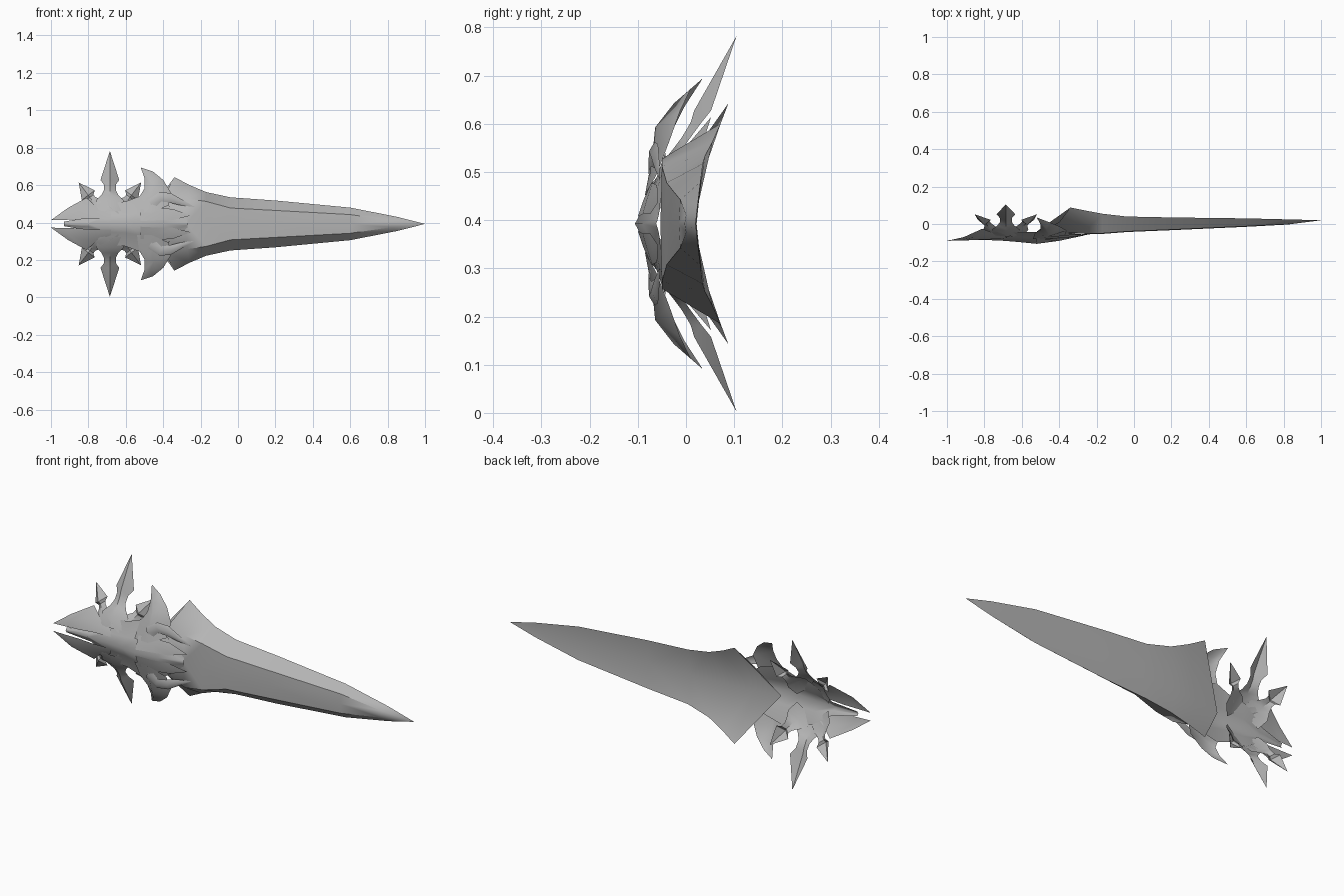
import bpy, bmesh, math

AXIS_Z = 0.3925   # height of the long axis; everything mirrors across it

cube = bpy.data.objects.get("Cube")
if cube:
    bpy.data.objects.remove(cube, do_unlink=True)

steel = bpy.data.materials.new("grey steel")
steel.use_nodes = True
colour = (0.46, 0.46, 0.46, 1)
steel.diffuse_color = colour
steel.node_tree.nodes["Principled BSDF"].inputs["Base Color"].default_value = colour


def sheet(name, rails, angle=40):
    """Skin neighbouring rails of (x, y, height off axis) and mirror the result."""
    bm = bmesh.new()
    grid = [[bm.verts.new(p) for p in rail] for rail in rails]
    for a, b in zip(grid, grid[1:]):
        for i in range(len(a) - 1):
            bm.faces.new((a[i], a[i + 1], b[i + 1], b[i]))
    bmesh.ops.remove_doubles(bm, verts=bm.verts, dist=0.0005)
    bmesh.ops.recalc_face_normals(bm, faces=bm.faces)
    # the first face always belongs to the front side
    bm.faces.ensure_lookup_table()
    if bm.faces[0].normal.y > 0:
        bmesh.ops.reverse_faces(bm, faces=bm.faces)
    mesh = bpy.data.meshes.new(name)
    bm.to_mesh(mesh)
    bm.free()
    mesh.materials.append(steel)
    obj = bpy.data.objects.new(name, mesh)
    obj.location.z = AXIS_Z
    bpy.context.collection.objects.link(obj)
    mirror = obj.modifiers.new("mirror", "MIRROR")
    mirror.use_axis = (False, False, True)
    mirror.merge_threshold = 0.0005
    bpy.ops.object.select_all(action="DESELECT")
    obj.select_set(True)
    bpy.context.view_layer.objects.active = obj
    bpy.ops.object.shade_smooth_by_angle(angle=math.radians(angle))


# Blade: front spine, flat face border, cutting edge, hollow back
tip = (1, 0.02, 0)
spine = [(-.51, -.045, 0), (-.28, -.052, 0), (-.17, -.053, 0), (-.04, -.043, 0),
         (.2, -.033, 0), (.6, -.015, 0), (.82, -.003, 0), tip]
face = [(-.4, .01, .14), (-.27, -.05, .135), (-.17, -.05, .12), (-.04, -.04, .085),
        (.2, -.03, .072), (.6, -.012, .05), (.82, 0, .018), tip]
edge = [(-.34, .088, .25), (-.26, .072, .208), (-.17, .055, .17), (-.04, .04, .142),
        (.2, .035, .125), (.6, .03, .087), (.85, .024, .038), tip]
back = [(-.52, -.04, 0), (-.38, -.018, 0), (-.25, 0, 0), (-.04, .016, 0),
        (.2, .02, 0), (.6, .022, 0), (.85, .022, 0), tip]
sheet("blade", [spine, face, edge, back], 35)

# Central body: narrow raised ridge falling away to both sides
stations = (-.93, -.8, -.69, -.6, -.52, -.4, -.27)
ridge_y = (-.088, -.085, -.09, -.098, -.106, -.09, -.062)
side_y = (-.08, -.06, -.045, -.045, -.042, -.045, -.056)
half = (.012, .035, .11, .12, .15, .12, .02)
ridge = [(x, y, 0) for x, y in zip(stations, ridge_y)]
side = [(x, y, h) for x, y, h in zip(stations, side_y, half)]
middle = [(x, .5 * a + .5 * b, h * .4)
          for x, a, b, h in zip(stations, ridge_y, side_y, half)]
sheet("hilt_body", [ridge, middle, side], 60)


# Star spikes: webbed root, neck, wide shoulder, sharp tip, folded along the middle
def spike(name, degrees, rows):
    c, s = math.cos(math.radians(degrees)), math.sin(math.radians(degrees))

    def rail(sign, fold):
        return [(-.685 + r * c - sign * w * s, y - fold * w * min(1, r / .2) ** 2,
                 r * s + sign * w * c) for r, w, y in rows]
    sheet(name, [rail(-1, 0), rail(0, .7), rail(1, 0)], 30)


long_rows = [(.07, .06, -.062), (.125, .075, -.03), (.155, .045, -.008), (.18, .032, .01),
             (.21, .032, .032), (.235, .05, .052), (.39, 0, .105)]
short_rows = [(.07, .06, -.062), (.12, .06, -.032), (.143, .036, -.012), (.162, .024, .004),
              (.178, .024, .014), (.192, .043, .022), (.277, 0, .052)]
spike("long_spike", 90, long_rows)
spike("front_spike", 53, short_rows)
spike("rear_spike", 127, short_rows)

# Pommel leaves: flank the rod with a narrow slot between
end = (-1, -.09, .02)
sheet("pommel_leaf", [
    [end, (-.92, -.088, .022), (-.85, -.085, .024), (-.78, -.082, .03), (-.68, -.078, .03)],
    [end, (-.91, -.082, .055), (-.84, -.07, .08), (-.77, -.07, .06), (-.68, -.073, .045)],
    [end, (-.91, -.07, .085), (-.81, -.025, .14), (-.76, -.045, .095), (-.68, -.07, .06)],
], 60)

# Guard wings: swept up and back to a point
point = (-.52, .035, .302)
sheet("guard_wing", [
    [point, (-.5, -.002, .245), (-.5, -.03, .19), (-.53, -.048, .14), (-.54, -.08, .06)],
    [point, (-.47, -.025, .25), (-.45, -.064, .2), (-.46, -.07, .14), (-.46, -.085, .06)],
    [point, (-.455, .01, .28), (-.4, -.012, .235), (-.36, -.035, .17), (-.37, -.062, .1)],
], 60)

# Guard claws: hooked forward over the blade root
outer_tip = (-.23, -.054, .09)
sheet("outer_claw", [
    [(-.48, -.07, .13), (-.42, -.065, .17), (-.36, -.058, .165), (-.29, -.055, .125), outer_tip],
    [(-.47, -.078, .11), (-.42, -.077, .15), (-.36, -.073, .14), (-.3, -.065, .115), outer_tip],
    [(-.45, -.075, .08), (-.41, -.072, .12), (-.37, -.065, .115), (-.31, -.058, .1), outer_tip],
], 60)
inner_tip = (-.25, -.058, .045)
sheet("inner_claw", [
    [(-.52, -.075, .08), (-.43, -.07, .085), (-.35, -.06, .08), inner_tip],
    [(-.52, -.088, .05), (-.43, -.08, .055), (-.35, -.07, .055), inner_tip],
    [(-.52, -.1, .015), (-.43, -.09, .02), (-.35, -.074, .02), inner_tip],
], 60)
